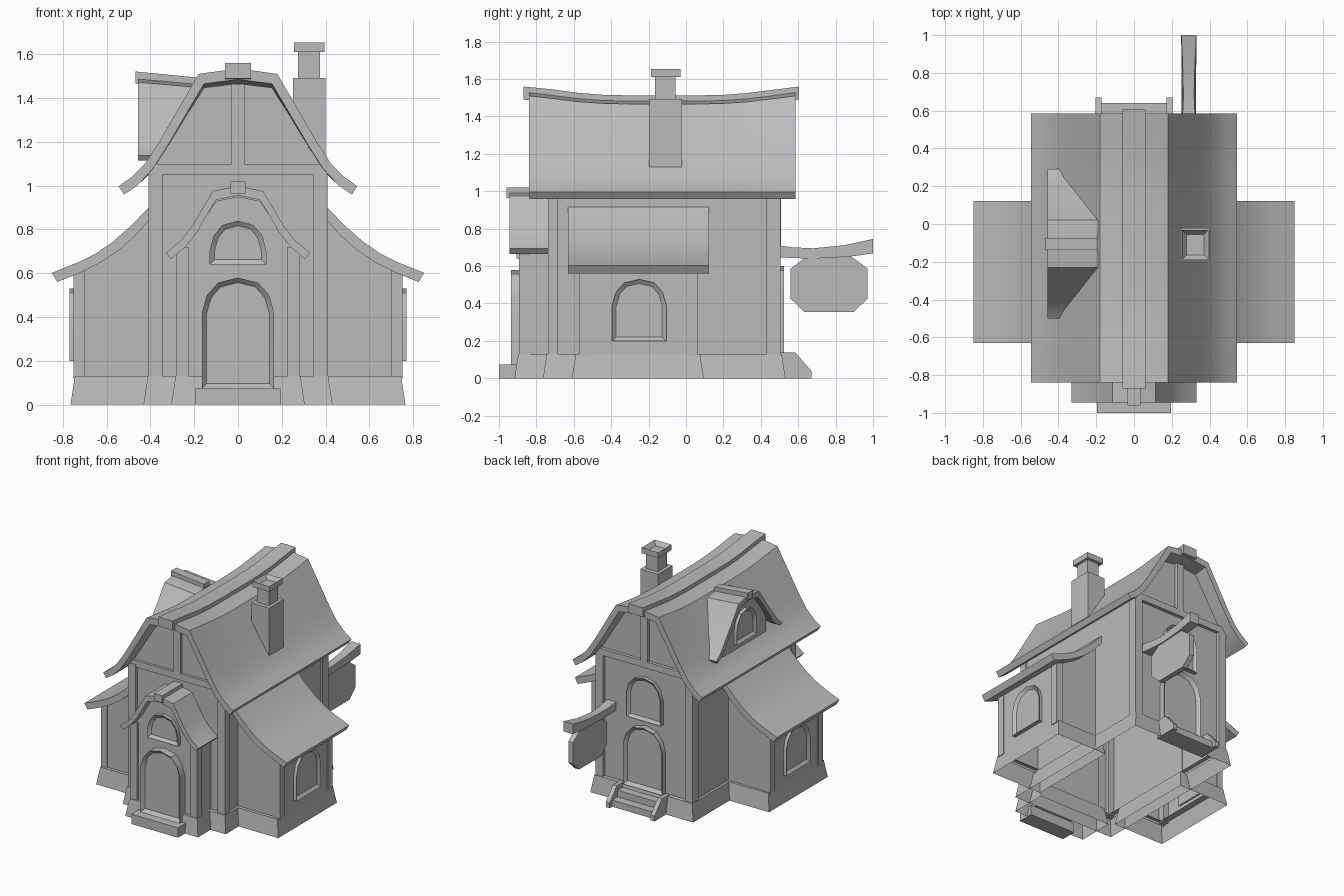
import bpy, bmesh, math
from mathutils import Vector

if "Cube" in bpy.data.objects:
    bpy.data.objects.remove(bpy.data.objects["Cube"])

mat = bpy.data.materials.new("warm_grey")
mat.use_nodes = True
GREY = (0.5, 0.5, 0.5, 1)
mat.diffuse_color = GREY
mat.node_tree.nodes["Principled BSDF"].inputs["Base Color"].default_value = GREY
parts = []


def finish(name, bm):
    me = bpy.data.meshes.new(name)
    bm.to_mesh(me)
    bm.free()
    me.materials.append(mat)
    ob = bpy.data.objects.new(name, me)
    bpy.context.collection.objects.link(ob)
    parts.append(ob)
    return ob


def loft(name, prof, depths, axis="y", sag=None, open_bottom=False, recess=None):
    """Sweep a 2D outline along an axis; sag(d, v) lowers points; recess = (rim, depth)."""
    bm = bmesh.new()
    rings = []
    for d in depths:
        ring = []
        for u, v in prof:
            w = v - (sag(d, v) if sag else 0)
            ring.append(bm.verts.new((u, d, w) if axis == "y" else (d, u, w)))
        rings.append(ring)
    n = len(prof)
    for a, b in zip(rings, rings[1:]):
        for i in range(n):
            j = (i + 1) % n
            bm.faces.new((a[i], a[j], b[j], b[i]))
    bm.faces.new(rings[0])
    cap = bm.faces.new(rings[-1])
    bmesh.ops.recalc_face_normals(bm, faces=bm.faces[:])
    if recess:
        out = cap.normal.copy() if cap.normal.length else Vector()
        bmesh.ops.inset_region(bm, faces=[cap], thickness=recess[0], use_even_offset=True)
        bmesh.ops.translate(bm, verts=cap.verts[:], vec=-out * recess[1])
    if open_bottom:
        bm.normal_update()
        bmesh.ops.delete(bm, geom=[f for f in bm.faces if f.normal.z < -0.9], context="FACES")
    return finish(name, bm)


def box(name, x, y, z):
    return loft(name, [(x[0], z[0]), (x[1], z[0]), (x[1], z[1]), (x[0], z[1])], y)


def plinth(name, x, y, top=0.13, flare=0.02):
    """Flared foundation, open below, with a ledge around the wall."""
    bm = bmesh.new()
    rings = []
    for grow, z in ((flare, 0), (0, top), (-0.05, top)):
        x0, x1, y0, y1 = x[0] - grow, x[1] + grow, y[0] - grow, y[1] + grow
        rings.append([bm.verts.new((a, b, z)) for a, b in ((x0, y0), (x1, y0), (x1, y1), (x0, y1))])
    for a, b in zip(rings, rings[1:]):
        for i in range(4):
            j = (i + 1) % 4
            bm.faces.new((a[i], a[j], b[j], b[i]))
    return finish(name, bm)


def mirrored(half, centre=0):
    """Closed outline from a half outline, skipping doubled centre points."""
    left = [(-u, v) for u, v in reversed(half) if u > 0]
    return [(u + centre, v) for u, v in half + left]


def roof_outline(outer, inner, centre=0):
    top = [(-u, v) for u, v in reversed(outer) if u > 0] + outer
    low = inner + [(-u, v) for u, v in reversed(inner) if u > 0]
    return [(u + centre, v) for u, v in top + low]


def arch(width, bottom, spring, top, centre=0):
    """Half-width, base, spring height and crown of a faceted arch."""
    h = top - spring
    half = [(0, top), (width * 0.55, top - h * 0.14), (width * 0.86, top - h * 0.5),
            (width, spring), (width, bottom)]
    return mirrored(half, centre)


# Main roof, sagging along the middle of the ridge
def ridge_sag(d, v):
    t = min(1, max(0, (abs(d + 0.12) - 0.2) / 0.48))
    return 0.045 * (1 - t * t) * max(0, (v - 1.0) / 0.53)


stations = [-0.84, -0.72, -0.58, -0.44, -0.3, 0.05, 0.19, 0.32, 0.45, 0.585]
outer = [(0, 1.53), (.06, 1.527), (.18, 1.51), (.27, 1.355), (.36, 1.2), (.425, 1.1), (.485, 1.04), (.545, .997)]
inner = [(.52, .96), (.46, 1.0), (.39, 1.075), (.32, 1.185), (.235, 1.33), (.155, 1.465), (0, 1.485)]
loft("main_roof", roof_outline(outer, inner), stations, sag=ridge_sag)
cap = mirrored([(.06, 1.56), (.06, 1.49)])
loft("main_ridge_cap", cap, [-0.87] + stations[1:-1] + [0.605], sag=ridge_sag)

# Main body with gable ends
body = mirrored([(0, 1.48), (.155, 1.46), (.235, 1.33), (.32, 1.19), (.395, 1.07), (.395, .11)])
loft("main_body", body, [-0.715] + stations[2:-2] + [0.48], sag=ridge_sag, open_bottom=True)
for face, y0, y1 in (("front", -0.735, -0.71), ("back", 0.475, 0.505)):
    box(face + "_gable_beam", (-.4, .4), (y0, y1), (1.05, 1.1))
    box(face + "_gable_stud", (-.03, .03), (y0, y1), (1.1, 1.465))
for s, side in ((1, "left"), (-1, "right")):
    x = sorted((s * .345, s * .408))
    box(side + "_front_post", x, (-.738, -.685), (.12, 1.07))
    box(side + "_back_post", x, (.43, .505), (.12, 1.07))
plinth("main_plinth", (-.412, .412), (-.745, .512))

# Side wings with swept lean-to roofs
wing_outer = [(.39, .92), (.485, .82), (.57, .745), (.65, .69), (.73, .65), (.85, .602)]
wing_inner = [(.825, .56), (.715, .605), (.63, .648), (.55, .70), (.47, .77), (.39, .86)]
wing_wall = [(.39, .11), (.745, .11), (.745, .61), (.63, .66), (.55, .71), (.47, .78), (.39, .87)]
for s, side in ((1, "left"), (-1, "right")):
    def flip(pts):
        return [(s * u, v) for u, v in pts]
    loft(side + "_wing_roof", flip(wing_outer + wing_inner), (-.63, .122))
    loft(side + "_wing_wall", flip(wing_wall), (-.565, .055), open_bottom=True)
    for end, y in (("front", (-.572, -.515)), ("back", (.005, .062))):
        box(f"{side}_wing_{end}_post", sorted((s * .7, s * .752)), y, (.12, .615))
    plinth(side + "_wing_plinth", sorted((s * .36, s * .745)), (-.59, .075))
    loft(side + "_wing_window", arch(.145, .2, .39, .53, -.25), (s * .735, s * .77), "x",
         recess=(.022, .018))

# Porch
p_outer = [(0, .995), (.035, .992), (.115, .975), (.16, .9), (.21, .815), (.26, .75), (.33, .693)]
p_inner = [(.305, .665), (.24, .72), (.185, .79), (.14, .87), (.1, .935), (0, .955)]
loft("porch_roof", roof_outline(p_outer, p_inner), (-.945, -.7))
box("porch_ridge_cap", (-.035, .035), (-.96, -.7), (.965, 1.02))
porch = mirrored([(0, .95), (.1, .93), (.14, .87), (.185, .79), (.24, .725), (.272, .70), (.272, .11)])
loft("porch_body", porch, (-.875, -.7), open_bottom=True)
for s, side in ((1, "left"), (-1, "right")):
    box(side + "_porch_post", sorted((s * .225, s * .28)), (-.892, -.835), (.12, .72))
plinth("porch_plinth", (-.285, .285), (-.897, -.66))
loft("front_door", arch(.165, .075, .42, .58), (-.86, -.935), recess=(.022, .025))
loft("porch_window", arch(.13, .64, .70, .84), (-.86, -.905), recess=(.022, .018))
box("front_step", (-.195, .195), (-1, -.88), (0, .075))

# Back entrance
loft("back_door", arch(.165, .13, .44, .6), (.47, .523), recess=(.022, .025))
loft("back_window", arch(.145, .645, .83, .97), (.47, .508), recess=(.022, .018))
box("back_upper_step", (-.175, .175), (.49, .575), (0, .1))
box("back_lower_step", (-.175, .175), (.49, .64), (0, .05))
cheek = [(.49, 0), (.67, 0), (.67, .04), (.585, .137), (.49, .137)]
for s, side in ((1, "left"), (-1, "right")):
    loft(side + "_step_cheek", cheek, sorted((s * .172, s * .205)), "x")

# Hanging sign on a curved arm
arm = [(.47, .715), (.57, .7), (.68, .695), (.85, .712), (1.0, .745),
       (1.0, .668), (.87, .65), (.68, .64), (.57, .643), (.47, .65)]
ob = loft("sign_arm", arm, (.25, .33), "x")
for v in ob.data.vertices:
    v.co.x = .29 + (v.co.x - .29) * (.65 + .35 * abs(v.co.y - .72) / .28)
board = mirrored([(.12, .65), (.205, .587), (.205, .425), (.132, .355)], .765)
loft("sign_board", board, (.27, .31), "x")


# Dormer on the right roof slope
def dormer_sag(d, v):
    return 0.09 * (d + 0.455) * max(0, (v - 1.13) / 0.36)


MID = -.105
d_outer = [(0, 1.492), (.125, 1.472), (.185, 1.385), (.25, 1.3), (.31, 1.22), (.35, 1.17), (.395, 1.137)]
d_inner = [(.38, 1.115), (.33, 1.145), (.285, 1.19), (.225, 1.275), (.16, 1.365), (.105, 1.435), (0, 1.452)]
loft("dormer_roof", roof_outline(d_outer, d_inner, MID), (-.457, -.19), "x", sag=dormer_sag)
loft("dormer_ridge_cap", mirrored([(.032, 1.52), (.032, 1.465)], MID), (-.468, -.19), "x", sag=dormer_sag)
d_wall = mirrored([(0, 1.45), (.105, 1.432), (.16, 1.365), (.225, 1.275), (.26, 1.22), (.26, 1.1)], MID)
loft("dormer_wall", d_wall, (-.415, -.2), "x", sag=dormer_sag)
loft("dormer_window", arch(.12, 1.15, 1.25, 1.385, MID), (-.4, -.44), "x", recess=(.022, .018))

# Chimney with a hollow cap
box("chimney_base", (.25, .4), (-.197, -.022), (1.13, 1.492))
box("chimney_neck", (.275, .375), (-.165, -.055), (1.48, 1.62))
bm = bmesh.new()
bmesh.ops.create_cube(bm, size=1)
for v in bm.verts:
    v.co = Vector((.325 + v.co.x * .14, -.109 + v.co.y * .157, 1.632 + v.co.z * .042))
bm.normal_update()
lid = [f for f in bm.faces if f.normal.z > .9]
bmesh.ops.inset_region(bm, faces=lid, thickness=.034)
bmesh.ops.translate(bm, verts=lid[0].verts[:], vec=(0, 0, -.03))
finish("chimney_cap", bm)

# Smooth curved surfaces, keep edges sharp
bpy.ops.object.select_all(action="DESELECT")
for ob in parts:
    ob.select_set(True)
bpy.context.view_layer.objects.active = parts[0]
bpy.ops.object.shade_smooth_by_angle(angle=math.radians(30))
